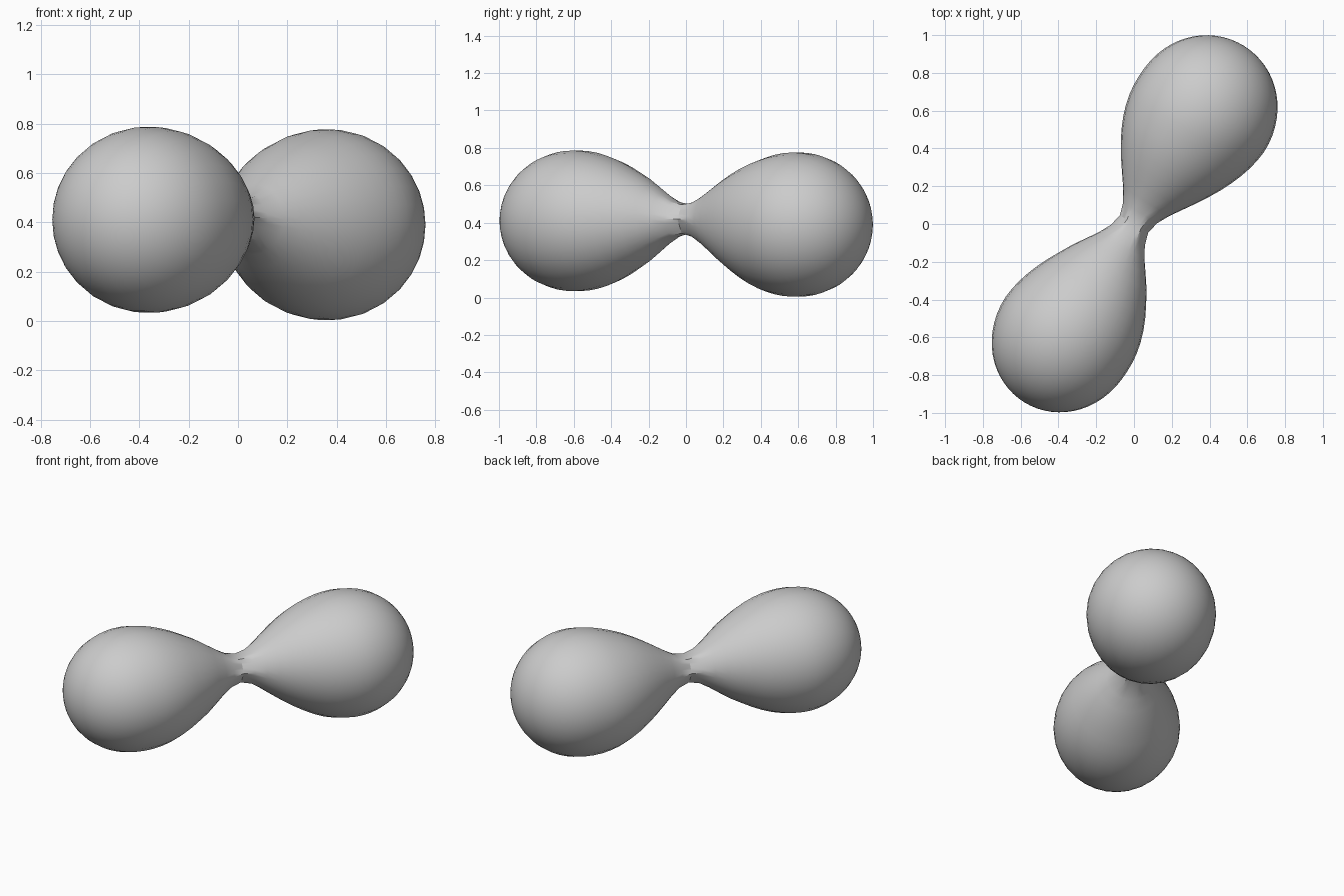
import bpy, bmesh, math
from mathutils import Vector

if "Cube" in bpy.data.objects:
    bpy.data.objects.remove(bpy.data.objects["Cube"])

SIDES = 30
STEPS = 52
AXIS = Vector((0.524, 0.852, 0))
SIDE = Vector((-0.852, 0.524, 0))
UP = Vector((0, 0, 1))

grey = bpy.data.materials.new("plain grey")
grey.diffuse_color = (0.6, 0.6, 0.6, 1)
grey.use_nodes = True
grey.node_tree.nodes["Principled BSDF"].inputs["Base Color"].default_value = grey.diffuse_color

# Two soft blobs melted together: centre distance, blob radius, neck radius
CENTRE, BLOB, NECK = 0.742, 0.362, 0.082
FALL = math.log(2) / (CENTRE ** 2 + NECK ** 2 - BLOB ** 2)


def radius_squared(s):
    """Squared radius of the melted blobs at distance s along the axis."""
    field = sum(math.exp(-FALL * (s - c) ** 2) for c in (CENTRE, -CENTRE))
    return BLOB ** 2 + math.log(field) / FALL


def find_tip():
    """Distance at which the radius shrinks to nothing."""
    low, high = CENTRE, CENTRE + 1
    for _ in range(50):
        mid = (low + high) / 2
        low, high = (mid, high) if radius_squared(mid) > 0 else (low, mid)
    return low


def centre_at(s):
    """Centre line, slightly lower at the lobes than at the neck."""
    t = min(abs(s) / 0.5, 1)
    lobe_z = 0.41 if s < 0 else 0.39
    drift = 0.011 * math.sin(math.pi * min(abs(s) / 0.7, 1))
    return (AXIS * s + SIDE * math.copysign(drift, s)
            + UP * (0.42 + (lobe_z - 0.42) * t))


def ring(bm, s):
    """Round cross-section that turns six-sided at the pinched neck."""
    r = math.sqrt(max(radius_squared(s), 0)) * (0.975 if s < -0.3 else 0.99 if s < -0.1 else 1)
    facet = max(0, 1 - abs(s) / 0.14)
    verts = []
    for i in range(SIDES):
        a = 2 * math.pi * i / SIDES
        off = a % (math.pi / 3) - math.pi / 6
        k = 1 + facet * (0.93 / math.cos(off) - 1)
        verts.append(bm.verts.new(
            centre_at(s) + (SIDE * math.cos(a) + UP * math.sin(a)) * r * k))
    return verts


# Double-lobed body, lofted from the front tip to the back tip
bm = bmesh.new()
tip_s = find_tip()
rings = [ring(bm, -tip_s * math.cos(math.pi * i / STEPS)) for i in range(1, STEPS)]
for a, b in zip(rings, rings[1:]):
    for i in range(SIDES):
        j = (i + 1) % SIDES
        bm.faces.new((a[i], a[j], b[j], b[i]))
for end, s in ((rings[0], -tip_s), (rings[-1], tip_s)):
    tip = bm.verts.new(centre_at(s))
    for i in range(SIDES):
        bm.faces.new((end[i], end[(i + 1) % SIDES], tip))
bmesh.ops.recalc_face_normals(bm, faces=bm.faces[:])

mesh = bpy.data.meshes.new("double_lobe_body")
bm.to_mesh(mesh)
bm.free()
mesh.materials.append(grey)
body = bpy.data.objects.new("double_lobe_body", mesh)
bpy.context.collection.objects.link(body)
bpy.context.view_layer.objects.active = body
body.select_set(True)
bpy.ops.object.shade_smooth_by_angle(angle=math.radians(30))
